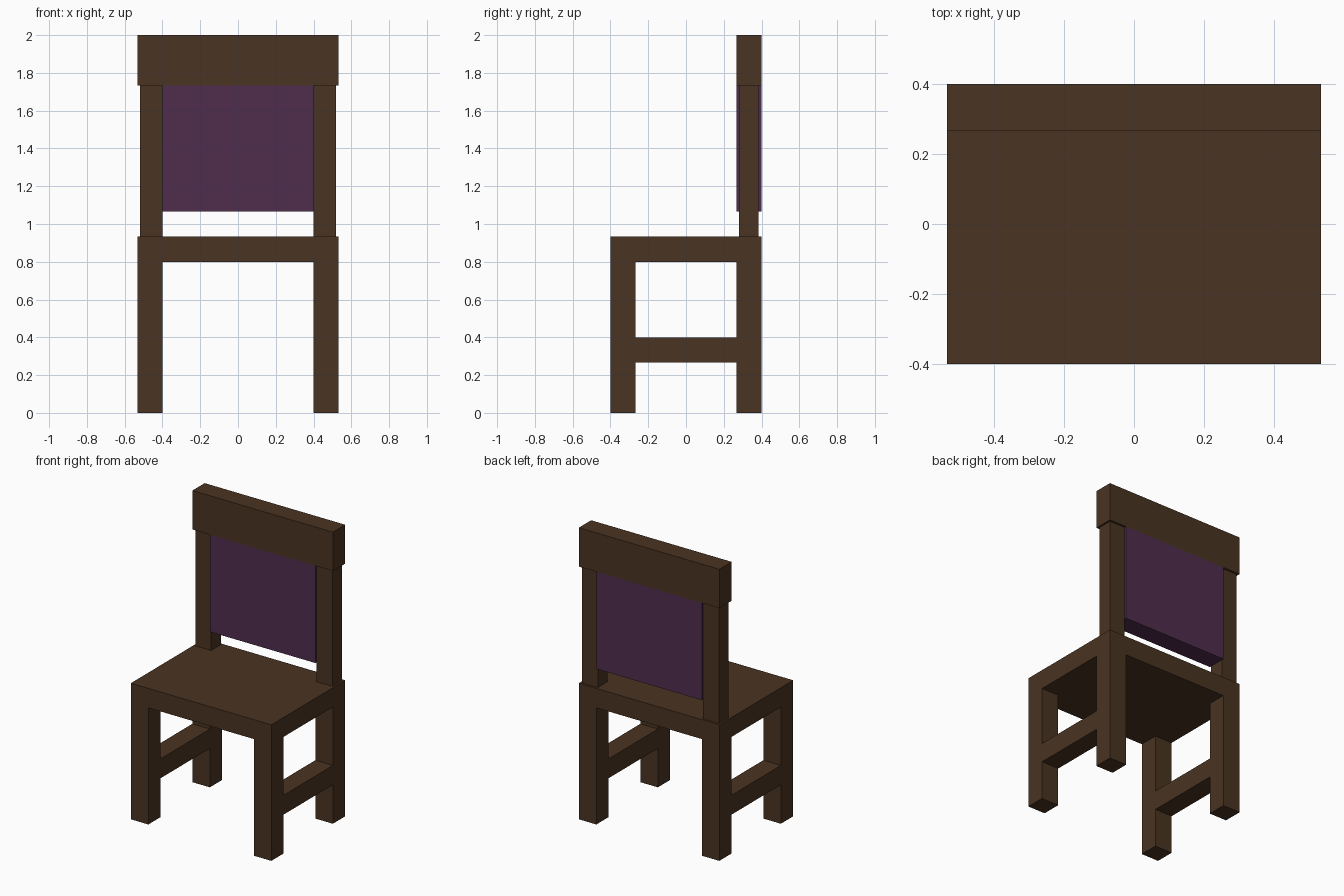
import bpy

if "Cube" in bpy.data.objects:
    bpy.data.objects.remove(bpy.data.objects["Cube"])


def make_material(name, rgb):
    mat = bpy.data.materials.new(name)
    mat.diffuse_color = (*rgb, 1.0)
    mat.use_nodes = True
    mat.node_tree.nodes["Principled BSDF"].inputs["Base Color"].default_value = mat.diffuse_color
    return mat


wood = make_material("dark_wood", (0.068, 0.034, 0.016))
fabric = make_material("purple_fabric", (0.080, 0.027, 0.076))


def box(name, x, y, z, mat):
    """Box spanning the given (min, max) range on each axis."""
    spans = (x, y, z)
    bpy.ops.mesh.primitive_cube_add(size=1, location=[(a + b) / 2 for a, b in spans])
    obj = bpy.context.object
    obj.name = name
    obj.scale = [b - a for a, b in spans]
    bpy.ops.object.transform_apply(location=False, rotation=False, scale=True)
    obj.data.materials.append(mat)
    return obj


W, D = 0.5333, 0.4           # half width and half depth
T = 0.1333                   # timber thickness
SEAT_LOW, SEAT_TOP = 0.8, 0.9333
RAIL_LOW, RAIL_TOP = 1.7333, 2.0

# Seat slab
box("seat", (-W, W), (-D, D), (SEAT_LOW, SEAT_TOP), wood)

for side, s in (("left", -1), ("right", 1)):
    outer = sorted((s * (W - T), s * W))
    # Legs and the side stretcher between them
    box(f"front_leg_{side}", outer, (-D, -D + T), (0, SEAT_LOW), wood)
    box(f"back_leg_{side}", outer, (D - T, D), (0, SEAT_LOW), wood)
    box(f"stretcher_{side}", outer, (-D + T, D - T), (0.2667, 0.4), wood)
    # Slightly slimmer backrest post
    post = sorted((s * 0.4, s * 0.52))
    box(f"back_post_{side}", post, (0.28, 0.385), (SEAT_TOP, RAIL_LOW), wood)

# Backrest cushion panel and top rail
box("back_panel", (-0.4, 0.4), (D - T, D), (1.0667, RAIL_LOW), fabric)
box("top_rail", (-W, W), (D - T, D), (RAIL_LOW, RAIL_TOP), wood)
